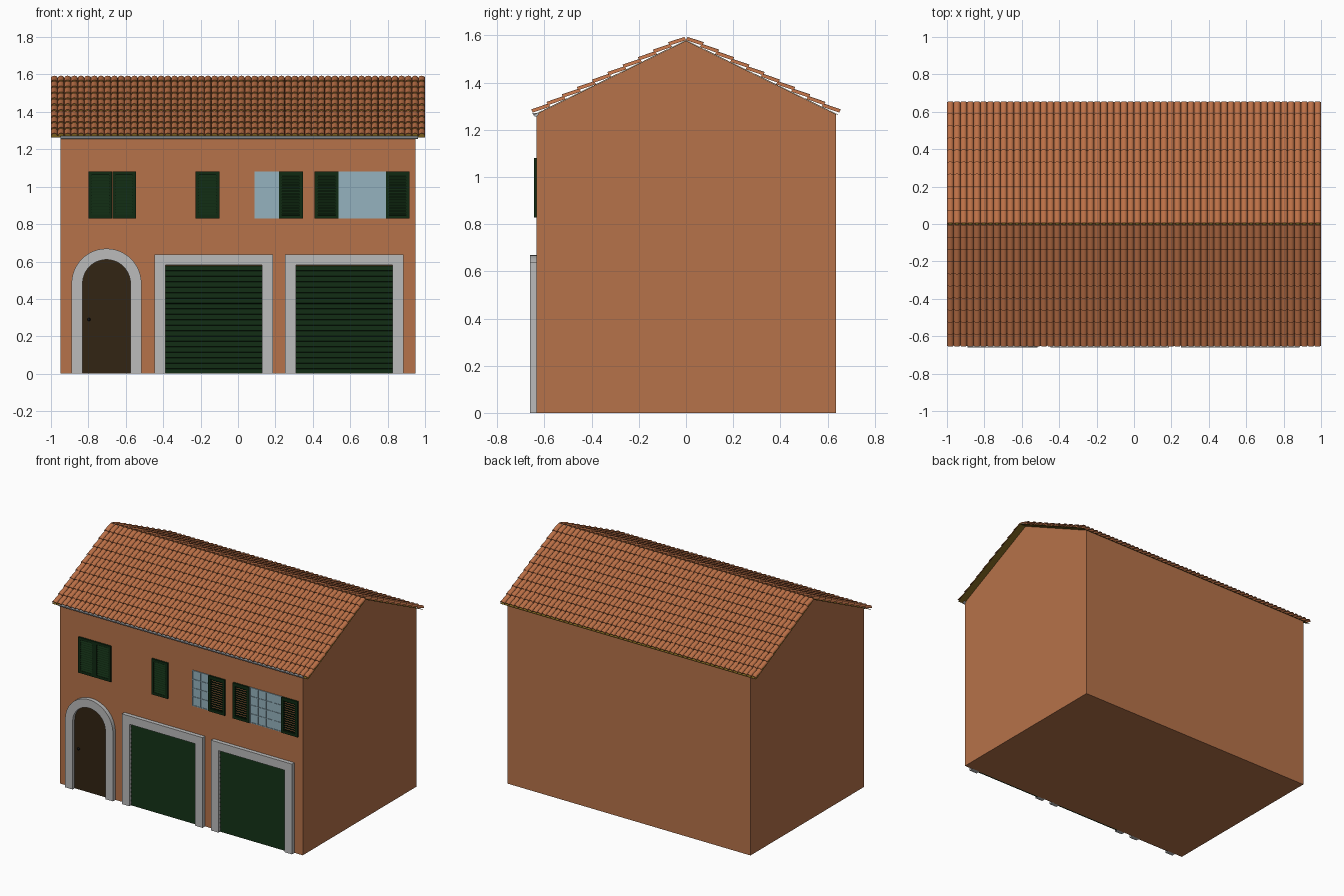
import bpy, bmesh, math

if "Cube" in bpy.data.objects:
    bpy.data.objects.remove(bpy.data.objects["Cube"])


def material(name, r, g, b):
    m = bpy.data.materials.new(name)
    m.diffuse_color = (r, g, b, 1)
    m.use_nodes = True
    m.node_tree.nodes["Principled BSDF"].inputs["Base Color"].default_value = m.diffuse_color
    return m


WALL = material("terracotta_plaster", 0.47, 0.17, 0.067)
TILE = material("clay_tile", 0.51, 0.165, 0.063)
STONE = material("pale_stone", 0.50, 0.50, 0.50)
GUTTER = material("gutter_metal", 0.46, 0.49, 0.52)
GREEN = material("dark_green", 0.005, 0.023, 0.006)
WOOD = material("dark_wood", 0.032, 0.018, 0.0065)
GLASS = material("window_blue", 0.30, 0.45, 0.52)
OLIVE = material("olive_boards", 0.20, 0.12, 0.014)
BLACK = material("black_iron", 0.006, 0.006, 0.006)


def prism(pts, axis, a, b):
    """Extrude a 2D outline: axis 'y' takes (x, z) points, 'x' takes (y, z)."""
    n = len(pts)
    verts = [(p, t, q) if axis == 'y' else (t, p, q) for t in (a, b) for p, q in pts]
    faces = [tuple(range(n)), tuple(range(2 * n - 1, n - 1, -1))]
    faces += [(i, (i + 1) % n, n + (i + 1) % n, n + i) for i in range(n)]
    return verts, faces


def box(x0, x1, y0, y1, z0, z1):
    return prism([(x0, z0), (x1, z0), (x1, z1), (x0, z1)], 'y', y0, y1)


def build(name, parts, mat, smooth=None):
    verts, faces = [], []
    for v, f in parts:
        k = len(verts)
        verts += v
        faces += [tuple(i + k for i in q) for q in f]
    me = bpy.data.meshes.new(name)
    me.from_pydata(verts, [], faces)
    bm = bmesh.new()
    bm.from_mesh(me)
    bmesh.ops.recalc_face_normals(bm, faces=bm.faces)
    bm.to_mesh(me)
    bm.free()
    me.materials.append(mat)
    ob = bpy.data.objects.new(name, me)
    bpy.context.collection.objects.link(ob)
    if smooth:
        bpy.ops.object.select_all(action='DESELECT')
        ob.select_set(True)
        bpy.context.view_layer.objects.active = ob
        bpy.ops.object.shade_smooth_by_angle(angle=math.radians(smooth))
    return ob


FRONT = -0.633
RIDGE, SLOPE, EAVE = 1.58, 0.49, 0.645

# House body with gable ends
top = RIDGE - 0.003
build("house_walls", [prism([(FRONT, 0), (0.636, 0), (0.636, top - SLOPE * 0.636),
                             (0, top), (FRONT, top + SLOPE * FRONT)], 'x', -0.95, 0.95)], WALL)

# Thin roof boards under the tiles
ez = RIDGE - SLOPE * EAVE
build("roof_boards", [prism([(-EAVE, ez), (0, RIDGE), (EAVE, ez), (EAVE, ez - 0.002),
                             (0, RIDGE - 0.002), (-EAVE, ez - 0.002)], 'x', -1, 1)], OLIVE)

# Barrel tiles, laid in stepped rows on both slopes
COLS, ROWS, SEG = 56, 10, 8
ang = math.atan(SLOPE)
ca, sa = math.cos(ang), math.sin(ang)
pitch, row = 2 / COLS, EAVE / ca / ROWS


def tile(cx, u0, u1, side):
    verts, faces = [], []
    for u, lift in ((u0, 0.0), (u1, 0.010)):
        for r, h in ((pitch / 2, 0.015), (pitch / 2 - 0.003, 0.0115)):
            for i in range(SEG + 1):
                t = math.pi * i / SEG
                n = lift + h * math.sin(t)
                verts.append((cx + r * math.cos(t), side * (u * ca + n * sa),
                              RIDGE - u * sa + n * ca))
    s = SEG + 1
    for i in range(SEG):
        faces += [(i, i + 1, 2 * s + i + 1, 2 * s + i),
                  (s + i, 3 * s + i, 3 * s + i + 1, s + i + 1),
                  (2 * s + i, 2 * s + i + 1, 3 * s + i + 1, 3 * s + i),
                  (i, s + i, s + i + 1, i + 1)]
    for i in (0, SEG):
        faces.append((i, 2 * s + i, 3 * s + i, s + i))
    return verts, faces


for side, label in ((-1, "front"), (1, "back")):
    build(label + "_roof_tiles",
          [tile(-1 + (c + 0.5) * pitch, max(0, k * row - 0.006), (k + 1) * row, side)
           for c in range(COLS) for k in range(ROWS)], TILE, 40)

# Half-round gutter under the front eave
arc = [math.pi * i / 10 for i in range(11)]
build("front_gutter", [prism([(-0.637 + 0.013 * math.cos(t), 1.27 - 0.014 * math.sin(t))
                              for t in arc], 'x', -0.95, 0.962)], GUTTER, 40)


# Arched entrance: stone surround, door leaf, knob
def arch(cx, r, spring):
    return ([(cx - r, 0)] + [(cx - r * math.cos(math.pi * i / 24),
                              spring + r * math.sin(math.pi * i / 24)) for i in range(25)]
            + [(cx + r, 0)])


DX = -0.703
build("entrance_surround", [prism(arch(DX, 0.187, 0.482) + arch(DX, 0.128, 0.482)[::-1],
                                  'y', -0.661, FRONT + 0.004)], STONE, 30)
build("entrance_door", [prism(arch(DX, 0.13, 0.482), 'y', -0.638, FRONT + 0.004)], WOOD)
bm = bmesh.new()
bmesh.ops.create_uvsphere(bm, u_segments=12, v_segments=8, radius=0.009)
bmesh.ops.translate(bm, verts=bm.verts, vec=(-0.797, -0.645, 0.29))
me = bpy.data.meshes.new("door_knob")
bm.to_mesh(me)
bm.free()
me.materials.append(BLACK)
bpy.context.collection.objects.link(bpy.data.objects.new("door_knob", me))

# Garage openings: stone surround and slatted roller door
for label, x0, x1 in (("left", -0.446, 0.186), ("right", 0.251, 0.885)):
    w, h, t = 0.059, 0.638, 0.58
    build(label + "_garage_surround",
          [prism([(x0, 0), (x0, h), (x1, h), (x1, 0), (x1 - w, 0), (x1 - w, t),
                  (x0 + w, t), (x0 + w, 0)], 'y', -0.661, FRONT + 0.004)], STONE)
    outline, n = [(FRONT + 0.004, 0)], 20
    for i in range(n):
        outline += [(-0.643, i * t / n), (-0.637, (i + 0.9) * t / n)]
    build(label + "_garage_door", [prism(outline + [(FRONT + 0.004, t)], 'x',
                                         x0 + w, x1 - w)], GREEN)

# Louvred shutters
Z0, Z1 = 0.829, 1.081


def shutter(name, x0, x1, tilt):
    f, ya, yb = 0.018, -0.645, FRONT + 0.002
    parts = [box(x0, x0 + f, ya, yb, Z0, Z1), box(x1 - f, x1, ya, yb, Z0, Z1),
             box(x0 + f, x1 - f, ya, yb, Z0, Z0 + f), box(x0 + f, x1 - f, ya, yb, Z1 - f, Z1)]
    n = 14
    step = (Z1 - Z0 - 2 * f) / n
    for i in range(n):
        z = Z0 + f + (i + 0.5) * step
        d = 0.0065 * tilt
        parts.append(prism([(-0.643, z - d - 0.002), (-0.643, z - d + 0.002),
                            (-0.634, z + d + 0.002), (-0.634, z + d - 0.002)],
                           'x', x0 + f, x1 - f))
    build(name, parts, GREEN)


for name, x0, x1, tilt in (("closed_shutter_left", -0.80, -0.673, 1),
                           ("closed_shutter_right", -0.672, -0.545, 1),
                           ("single_closed_shutter", -0.227, -0.10, 1),
                           ("small_window_open_shutter", 0.218, 0.347, -1),
                           ("wide_window_left_shutter", 0.41, 0.538, -1),
                           ("wide_window_right_shutter", 0.79, 0.917, -1)):
    shutter(name, x0, x1, tilt)

# Windows: flat pane with raised glazing bars
for name, x0, x1, casements in (("small_window", 0.088, 0.218, 1),
                                ("wide_window", 0.538, 0.79, 2)):
    parts = [box(x0, x1, -0.635, FRONT + 0.002, Z0, Z1)]
    b, cols = 0.005, casements * 2
    for i in range(cols + 1):
        x = x0 + b / 2 + (x1 - x0 - b) * i / cols
        parts.append(box(x - b / 2, x + b / 2, -0.639, -0.634, Z0, Z1))
    for i in range(5):
        z = Z0 + b / 2 + (Z1 - Z0 - b) * i / 4
        parts.append(box(x0, x1, -0.6385, -0.634, z - b / 2, z + b / 2))
    build(name, parts, GLASS)
